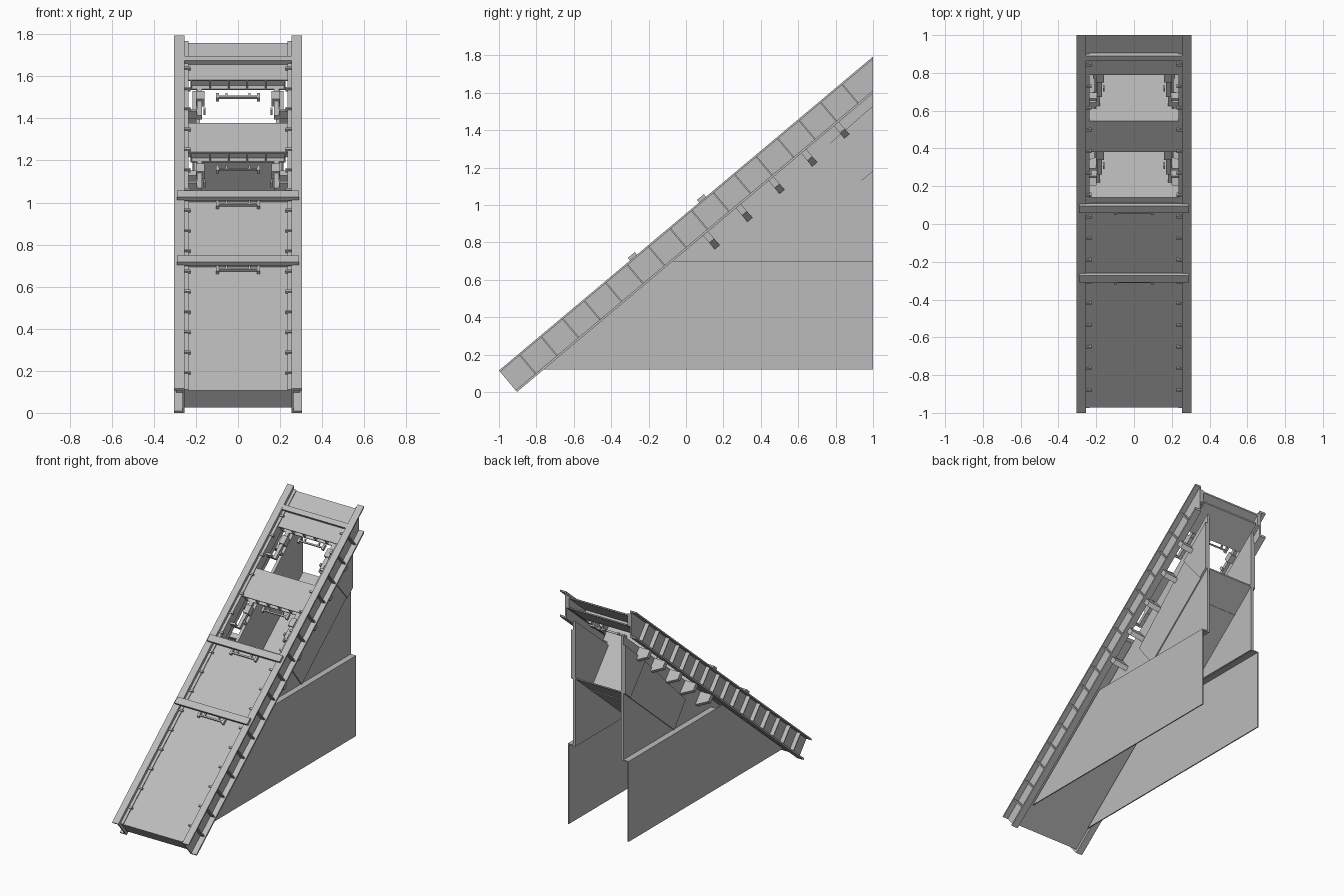
import bpy, bmesh, math
from mathutils import Vector

cube = bpy.data.objects.get("Cube")
if cube:
    bpy.data.objects.remove(cube)

grey = bpy.data.materials.new("plain grey steel")
grey.use_nodes = True
colour = (0.5, 0.5, 0.5, 1)
grey.diffuse_color = colour
grey.node_tree.nodes["Principled BSDF"].inputs["Base Color"].default_value = colour

ANGLE = math.radians(40)
C, S = math.cos(ANGLE), math.sin(ANGLE)
DEPTH = 0.15                 # rail depth, square to the slope
END = None                   # run up to the vertical cut at the back


def slope(s, t):
    """Distance up the slope and depth below the rail top to y, z."""
    return -1 + s * C + t * S, DEPTH * C + s * S - t * C


def run(s, t):
    return (2 - t * S) / C if s is END else s


class Part:
    """Collects prisms into one named mesh object."""

    def __init__(self, name):
        self.name, self.bm = name, bmesh.new()

    def loft(self, a, b):
        va = [self.bm.verts.new(p) for p in a]
        vb = [self.bm.verts.new(p) for p in b]
        n = len(va)
        self.bm.faces.new(va)
        self.bm.faces.new(vb[::-1])
        for i in range(n):
            j = (i + 1) % n
            self.bm.faces.new((va[j], va[i], vb[i], vb[j]))

    def prism(self, x0, x1, yz, both=False):
        for k in ((1, -1) if both else (1,)):
            self.loft([Vector((k * x0, *p)) for p in yz],
                      [Vector((k * x1, *p)) for p in yz])

    def bar(self, x0, x1, s0, s1, t0, t1, both=False):
        corners = ((s0, t0), (s1, t0), (s1, t1), (s0, t1))
        self.prism(x0, x1, [slope(run(s, t), t) for s, t in corners], both)

    def finish(self):
        bmesh.ops.recalc_face_normals(self.bm, faces=self.bm.faces[:])
        mesh = bpy.data.meshes.new(self.name)
        self.bm.to_mesh(mesh)
        self.bm.free()
        mesh.materials.append(grey)
        bpy.context.collection.objects.link(bpy.data.objects.new(self.name, mesh))


# Channel rails: web and two flanges on each side
rails = Part("side_rails")
rails.bar(0.255, 0.265, 0, END, 0, DEPTH, True)
rails.bar(0.255, 0.305, 0, END, 0, 0.01, True)
rails.bar(0.255, 0.305, 0, END, DEPTH - 0.012, DEPTH, True)
rails.finish()

# Stiffeners outside the webs and small clips inside them
ribs, clips = Part("rail_ribs"), Part("deck_clips")
for i in range(16):
    s = 0.135 + 0.15 * i
    ribs.bar(0.265, 0.295, s, s + 0.008, 0.01, DEPTH - 0.012, True)
    clips.bar(0.225, 0.255, s, s + 0.012, 0.012, 0.03, True)
ribs.finish()
clips.finish()

# Deck: long lower slab, edge strips and hollow ribbed panels around two windows
LOW, MID0, MID1, TOP = 1.466, 1.78, 1.995, 2.315
deck = Part("lower_deck")
deck.bar(-0.255, 0.255, 0.017, LOW, 0.026, 0.13)
deck.finish()
strips = Part("deck_edge_strips")
strips.bar(0.235, 0.255, 0.017, END, 0.02, 0.09, True)
strips.finish()
for name, s0, s1 in (("middle_deck", MID0, MID1), ("upper_deck", TOP, END)):
    panel = Part(name)
    panel.bar(-0.24, 0.24, s0, s1, 0.026, 0.034)
    panel.bar(-0.225, 0.225, s0, s1, 0.082, 0.09)
    panel.bar(-0.225, 0.225, s0 + 0.025, s0 + 0.033, 0.034, 0.082)
    for i in range(6):
        x = -0.225 + 0.0886 * i
        panel.bar(x, x + 0.007, s0, s0 + 0.025, 0.034, 0.082)
    panel.finish()

# Clamp bars across the rails, and the tie near the top
bars = Part("cross_bars")
for s in (0.915, 1.397):
    bars.bar(-0.29, 0.29, s, s + 0.048, -0.018, 0.003)
    bars.bar(-0.255, 0.255, s + 0.015, s + 0.03, 0.003, 0.026)
bars.bar(-0.255, 0.255, 2.43, 2.465, 0.002, 0.026)
bars.finish()

# Pull handles below the bars and inside the windows
handles = Part("handles")
for s, t in ((0.89, 0.008), (1.372, 0.008), (MID0 - 0.025, 0.11), (TOP - 0.025, 0.11)):
    handles.bar(-0.1, 0.1, s, s + 0.01, t, t + 0.012)
    handles.bar(0.09, 0.105, s - 0.01, s + 0.03, t, t + 0.02, True)
    handles.bar(0.05, 0.06, s, s + 0.03, t, t + 0.012, True)
handles.finish()

# Hinge arms hanging at both sides of the windows
hinges = Part("hinge_arms")
for edge in (MID0, TOP):
    hinges.bar(0.17, 0.195, edge - 0.2, edge, 0.08, 0.105, True)
    hinges.bar(0.16, 0.2, edge - 0.09, edge - 0.03, 0.07, 0.115, True)
    hinges.bar(0.155, 0.165, edge - 0.16, edge - 0.14, 0.08, 0.11, True)
    hinges.bar(0.195, 0.235, edge - 0.2, edge - 0.185, 0.05, 0.1, True)
hinges.finish()

# Chute walls, with raised panels
knee, crest, back = (0.43, 0.70), (0.94, 1.13), (1, 1.18)
walls = Part("chute_walls")
walls.prism(0.18, 0.2, [slope(0.98, DEPTH), (-0.04, 0.665), (0, 0.695), (1, 0.695),
                        slope(run(END, DEPTH), DEPTH)], True)
walls.prism(0.2, 0.208, [knee, crest, (0.77, 1.33), (0.3, 0.87)], True)
walls.prism(0.2, 0.216, [crest, back, (1, 1.53), (0.77, 1.33)], True)
walls.finish()

# Sloped chute floor and the partitions square to the deck
floor = Part("chute_floor")
floor.prism(-0.208, 0.208, [knee, crest, back, (1, 1.19), (0.94, 1.142), (0.43, 0.712)])
floor.finish()
plates = Part("chute_partitions")
for s in (LOW, MID1):
    plates.bar(-0.2, 0.2, s - 0.008, s, 0.03, 0.475)
    plates.bar(-0.235, 0.235, s - 0.008, s, 0.03, 0.13)
plates.finish()

# Lower skirts with a ledge joining them to the chute
skirts = Part("lower_skirts")
foot = -1 + 2 * DEPTH * S
rise = math.tan(ANGLE)
start = slope(0, DEPTH)[0]
skirts.prism(0.235, 0.243, [(start + 0.12 / rise, 0.12), (1, 0.12), (1, 0.7),
                            (start + 0.7 / rise, 0.7)], True)
skirts.prism(0.19, 0.243, [(0, 0.692), (1, 0.692), (1, 0.7), (0, 0.7)], True)
skirts.finish()

# Tapered support lugs under the rails
lugs = Part("support_lugs")
outline = ((0.2, DEPTH), (0.285, DEPTH), (0.285, 0.2), (0.2, 0.245))
for i in range(5):
    s = 1.3 + 0.228 * i
    for k in (1, -1):
        ends = [[Vector((k * x, *slope(q, t))) for x, t in outline]
                for q in (s, s + 0.035)]
        lugs.loft(*ends)
lugs.finish()
